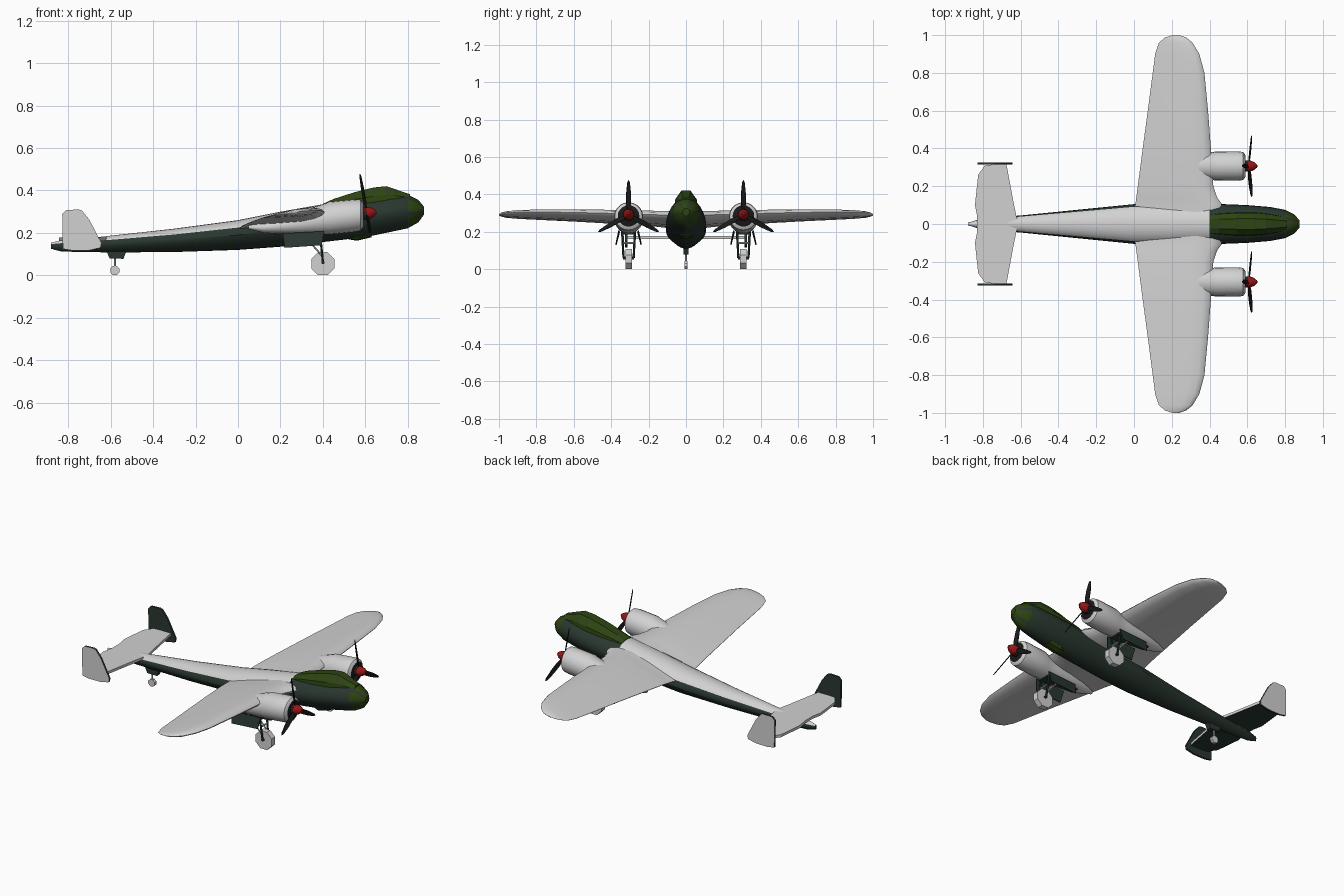
import bpy, bmesh, math
from mathutils import Vector, Matrix

cube = bpy.data.objects.get("Cube")
if cube:
    bpy.data.objects.remove(cube, do_unlink=True)


def material(name, r, g, b):
    m = bpy.data.materials.new(name)
    m.use_nodes = True
    m.diffuse_color = (r, g, b, 1)
    m.node_tree.nodes["Principled BSDF"].inputs["Base Color"].default_value = (r, g, b, 1)
    return m


GREY = material("light grey", 0.64, 0.64, 0.64)
GREEN = material("dark green", 0.022, 0.038, 0.028)
OLIVE = material("olive glazing", 0.027, 0.06, 0.005)
RED = material("spinner red", 0.32, 0.008, 0.008)
BLACK = material("black", 0.01, 0.01, 0.01)


def finish(name, bm, mats, rule=None, smooth=0):
    """Turn a bmesh into an object; rule(centre, normal) picks the material slot."""
    bmesh.ops.recalc_face_normals(bm, faces=bm.faces)
    bm.normal_update()
    if rule:
        for f in bm.faces:
            f.material_index = rule(f.calc_center_median(), f.normal)
    me = bpy.data.meshes.new(name)
    bm.to_mesh(me)
    bm.free()
    for m in mats:
        me.materials.append(m)
    ob = bpy.data.objects.new(name, me)
    bpy.context.collection.objects.link(ob)
    if smooth:
        bpy.ops.object.select_all(action='DESELECT')
        ob.select_set(True)
        bpy.context.view_layer.objects.active = ob
        bpy.ops.object.shade_smooth_by_angle(angle=math.radians(smooth))
    return ob


def loft(name, rings, mats, rule=None, smooth=0):
    """Skin a row of closed rings and cap both ends."""
    bm = bmesh.new()
    rows = [[bm.verts.new(p) for p in ring] for ring in rings]
    n = len(rows[0])
    for a, b in zip(rows, rows[1:]):
        for i in range(n):
            j = (i + 1) % n
            bm.faces.new((a[i], a[j], b[j], b[i]))
    bm.faces.new(rows[0])
    bm.faces.new(rows[-1])
    return finish(name, bm, mats, rule, smooth)


def slab(name, outline, offset, mats, rule=None):
    """A flat outline given thickness along an offset."""
    off = Vector(offset)
    return loft(name, [[Vector(p) for p in outline], [Vector(p) + off for p in outline]], mats, rule)


def rod(name, a, b, r, mat, sides=6, r2=None):
    a, b = Vector(a), Vector(b)
    q = (b - a).to_track_quat('Z', 'Y')
    rings = []
    for c, rad in ((a, r), (b, r if r2 is None else r2)):
        rings.append([c + q @ Vector((rad * math.cos(t), rad * math.sin(t), 0))
                      for t in (math.tau * (i + 0.5) / sides for i in range(sides))])
    return loft(name, rings, [mat], smooth=50 if sides > 8 else 0)


def egg(x, w, zb, zt, y0=0, n=24, pinch=0.0):
    """Oval cross-section, narrowed below by pinch."""
    zc, h = (zb + zt) / 2, (zt - zb) / 2
    pts = []
    for i in range(n):
        t = math.tau * i / n
        s = math.sin(t)
        pts.append((x, y0 + w * math.cos(t) * (1 - pinch * max(0, -s)), zc + h * s))
    return pts


# Fuselage: light upper decking behind the cockpit, glazed nose
body = [(-.88, .006, .125, .155), (-.83, .022, .112, .165), (-.7, .038, .11, .176),
        (-.6, .045, .108, .187), (-.3, .075, .11, .22), (0, .105, .12, .26),
        (.2, .108, .135, .30), (.4, .108, .157, .335), (.6, .1, .18, .36),
        (.72, .09, .205, .375), (.8, .075, .222, .38), (.85, .05, .25, .355),
        (.875, .02, .285, .325)]


def body_rule(c, n):
    if c.x < .4:
        k = max(i for i in range(len(body)) if body[i][0] <= c.x)
        a, b = body[k], body[min(k + 1, len(body) - 1)]
        f = (c.x - a[0]) / (b[0] - a[0])
        zb, zt = a[2] + f * (b[2] - a[2]), a[3] + f * (b[3] - a[3])
        return 0 if c.z > zb + .74 * (zt - zb) else 1
    if c.x > .8:
        spoke = math.degrees(math.atan2(c.z - .303, c.y)) % 60
        return 2 if spoke > 12 else 1
    return 1


loft("fuselage", [egg(*s, pinch=.22) for s in body], [GREY, GREEN, OLIVE], body_rule, 35)

# Cockpit canopy: faceted glazing with thin frames
shape = [(-1, 0), (-.95, .5), (-.45, 1), (.45, 1), (.95, .5), (1, 0)]
cabin = [(.4, .05, .315, .337), (.45, .056, .32, .36), (.55, .062, .325, .392),
         (.64, .062, .33, .414), (.7, .056, .335, .42), (.74, .05, .345, .406), (.81, .036, .35, .382)]
canopy = loft("canopy", [[(x, w * u, zb + v * (zt - zb)) for u, v in shape]
                         for x, w, zb, zt in cabin], [OLIVE, GREEN])
bm = bmesh.new()
bm.from_mesh(canopy.data)
panes = [f for f in bm.faces if f.normal.z > .1]
for f in bmesh.ops.inset_individual(bm, faces=panes, thickness=.003)["faces"]:
    f.material_index = 1
bm.to_mesh(canopy.data)
bm.free()

# Ventral gun position under the nose
loft("ventral_window", [egg(.52, .02, .17, .19, n=8), egg(.56, .04, .163, .2, n=8),
                        egg(.63, .035, .18, .21, n=8)], [OLIVE])

# Wing: one loft from tip to tip (y, leading x, trailing x, mid z, thickness)
half = [(.06, .47, 0, .255, .07), (.11, .462, .008, .257, .07), (.14, .44, .012, .259, .068),
        (.2, .42, .02, .263, .066), (.4, .407, .046, .272, .06), (.6, .392, .073, .28, .052),
        (.8, .373, .099, .286, .042), (.9, .346, .112, .288, .035), (.96, .31, .132, .289, .026),
        (.988, .275, .165, .29, .016), (1, .24, .205, .29, .004)]
foil = [(0, 0), (.03, .22), (.12, .42), (.3, .52), (.6, .36), (1, .02),
        (1, -.02), (.6, -.3), (.3, -.45), (.12, -.38), (.03, -.2)]


def wing_ring(y, le, te, z, t):
    return [(le + u * (te - le), y, z + v * t + .15 * (.5 - u) * (le - te)) for u, v in foil]


stations = [(-s[0],) + s[1:] for s in reversed(half)] + half
loft("wing", [wing_ring(*s) for s in stations], [GREY], smooth=50)

# Tailplane: light above, dark below
right = [(-.62, .03), (-.635, .1), (-.675, .315), (-.7, .32), (-.79, .31),
         (-.825, .26), (-.842, .1), (-.83, .04)]
plan = right + [(x, -y) for x, y in reversed(right)]
slab("tailplane", [(x, y, .163) for x, y in plan], (0, 0, .016), [GREY, GREEN],
     lambda c, n: 0 if n.z > -.5 else 1)

# Twin fins: light outside, dark inside
fin = [(-.825, .125), (-.828, .29), (-.81, .308), (-.75, .31), (-.735, .305), (-.7, .262),
       (-.643, .152), (-.648, .13), (-.7, .118), (-.78, .117)]
for side, label in ((1, "left"), (-1, "right")):
    slab(label + "_fin", [(x, side * .314, z) for x, z in fin], (0, side * .012, 0), [GREY, GREEN],
         lambda c, n, s=side: 0 if n.y * s > .5 else 1)

# Tail wheel with its door
slab("tail_wheel_door", [(-.62, -.014, .115), (-.605, -.014, .08), (-.54, -.014, .078),
                         (-.525, -.014, .115)], (0, .028, 0), [GREEN])
rod("tail_wheel_leg", (-.58, 0, .02), (-.58, 0, .1), .005, GREY)
rod("tail_wheel", (-.58, -.009, .023), (-.58, .009, .023), .023, GREY, 8)

# Engines, propellers and main undercarriage, one set per side
nacelle = [(.05, .012, .218, .235), (.12, .038, .2, .25), (.25, .062, .192, .285),
           (.36, .07, .19, .322), (.42, .074, .193, .342), (.43, .077, .192, .347),
           (.55, .078, .204, .358), (.578, .074, .21, .356), (.59, .058, .228, .342)]
blade = [(-.006, .02), (-.014, .06), (-.013, .12), (-.007, .175), (0, .188),
         (.007, .175), (.013, .12), (.014, .06), (.006, .02)]
for side, label in ((1, "left"), (-1, "right")):
    y0 = side * .307
    loft(label + "_nacelle", [egg(*s, y0=y0, n=20) for s in nacelle], [GREY, BLACK],
         lambda c, n: 1 if n.x > .9 else 0, 40)
    # Spinner and three blades, tilted with the engine axis
    hub = Vector((.607, y0, .292))
    tilt = Matrix.Rotation(math.radians(-10), 4, 'Y')
    rod(label + "_hub", hub - tilt @ Vector((.025, 0, 0)), hub, .03, BLACK, 12)
    tip = [(-.012, .03), (.012, .028), (.03, .021), (.045, .008)]
    loft(label + "_spinner", [[hub + tilt @ Vector((x, r * math.cos(math.tau * i / 12), r * math.sin(math.tau * i / 12)))
                               for i in range(12)] for x, r in tip], [RED], smooth=50)
    for k in range(3):
        turn = tilt @ Matrix.Rotation(math.tau * k / 3, 4, 'X')
        pitch = Matrix.Rotation(math.radians(25), 4, 'Z')
        slab(f"{label}_blade_{k + 1}",
             [hub + turn @ (pitch @ Vector((-.002, u, v))) for u, v in blade],
             turn @ (pitch @ Vector((.004, 0, 0))), [BLACK])
    # Wheel bay and its two hanging doors
    slab(label + "_wheel_bay", [(.17, y0 - .022, .192), (.4, y0 - .035, .187),
                                (.4, y0 + .035, .187), (.17, y0 + .022, .192)], (0, 0, .008), [GREEN])
    for d in (-1, 1):
        yd = y0 + d * .064
        slab(label + ("_outer_door" if d == side else "_inner_door"),
             [(.21, y0 + d * .046, .198), (.22, yd, .13), (.395, yd, .142), (.405, y0 + d * .05, .208)],
             (0, d * .005, 0), [GREEN])
        # Legs either side of the wheel, with a rear brace
        yl = y0 + d * .027
        rod(f"{label}_leg_{d + 2}", (.4, yl, .06), (.385, y0 + d * .035, .21), .006, GREEN)
        rod(f"{label}_brace_{d + 2}", (.398, yl, .09), (.3, y0 + d * .03, .2), .004, GREY)
    rod(label + "_cross_brace", (.392, y0 - .033, .14), (.392, y0 + .033, .14), .005, GREY)
    rod(label + "_axle", (.4, y0 - .03, .06), (.4, y0 + .03, .06), .008, GREEN)
    rod(label + "_wheel", (.4, y0 - .017, .055), (.4, y0 + .017, .055), .0585, GREY, 8)
